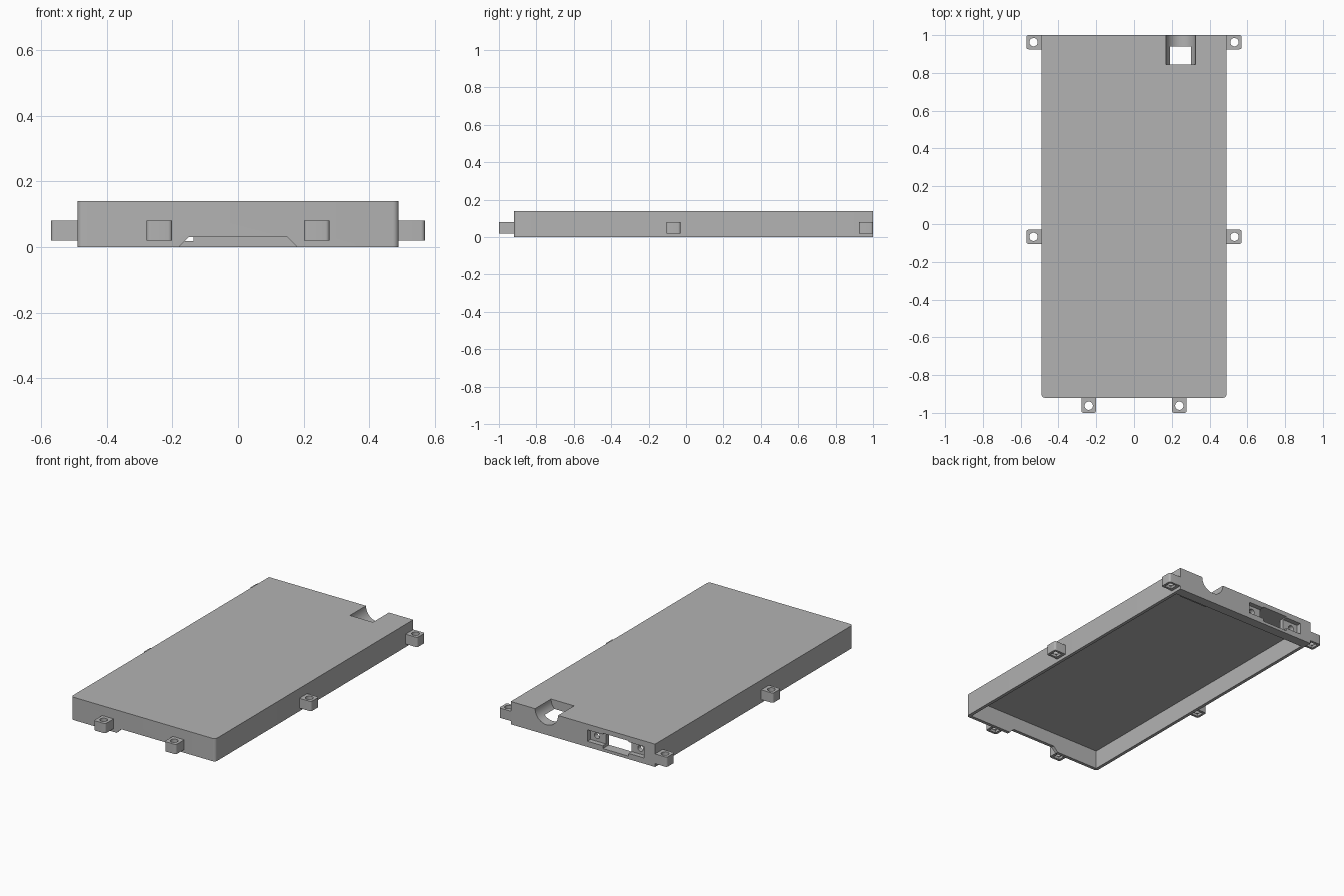
import bpy, bmesh, math
from mathutils import Vector

old = bpy.data.objects.get("Cube")
if old:
    bpy.data.objects.remove(old, do_unlink=True)

grey = bpy.data.materials.new("plain_grey")
grey.use_nodes = True
COLOUR = (0.45, 0.45, 0.45, 1)
grey.diffuse_color = COLOUR
grey.node_tree.nodes["Principled BSDF"].inputs["Base Color"].default_value = COLOUR


def prism(name, outline, axis, lo, hi):
    """Extrude a 2D outline along an axis: 'z' takes (x, y), 'y' takes (x, z)."""
    place = (lambda a, b: (a, b, lo)) if axis == "z" else (lambda a, b: (a, lo, b))
    step = Vector((0, 0, hi - lo)) if axis == "z" else Vector((0, hi - lo, 0))
    bm = bmesh.new()
    face = bm.faces.new([bm.verts.new(place(a, b)) for a, b in outline])
    top = bmesh.ops.extrude_face_region(bm, geom=[face])["geom"]
    bmesh.ops.translate(bm, vec=step, verts=[v for v in top if isinstance(v, bmesh.types.BMVert)])
    bmesh.ops.recalc_face_normals(bm, faces=bm.faces)
    mesh = bpy.data.meshes.new(name)
    bm.to_mesh(mesh)
    bm.free()
    mesh.materials.append(grey)
    obj = bpy.data.objects.new(name, mesh)
    bpy.context.collection.objects.link(obj)
    return obj


def rect(a0, a1, b0, b1):
    return [(a0, b0), (a1, b0), (a1, b1), (a0, b1)]


def circle(a, b, r, n=32):
    return [(a + r * math.cos(math.tau * i / n), b + r * math.sin(math.tau * i / n)) for i in range(n)]


def round_front(a0, a1, b0, b1, r, n=6):
    """Rectangle whose two corners at b0 are rounded."""
    pts = [(a1, b1), (a0, b1)]
    for cx, start in ((a0 + r, math.pi), (a1 - r, 1.5 * math.pi)):
        for i in range(n + 1):
            t = start + i * math.pi / 2 / n
            pts.append((cx + r * math.cos(t), b0 + r + r * math.sin(t)))
    return pts


def combine(target, tool, operation="DIFFERENCE"):
    mod = target.modifiers.new(operation.lower(), "BOOLEAN")
    mod.operation, mod.solver, mod.object = operation, "EXACT", tool
    bpy.context.view_layer.objects.active = target
    bpy.ops.object.modifier_apply(modifier=mod.name)
    bpy.data.objects.remove(tool, do_unlink=True)


def smooth(obj):
    bpy.ops.object.select_all(action="DESELECT")
    obj.select_set(True)
    bpy.context.view_layer.objects.active = obj
    bpy.ops.object.shade_smooth_by_angle(angle=math.radians(30))


# Hollow tray, open underneath
shell = prism("tray_shell", round_front(-0.49, 0.49, -0.92, 1, 0.018), "z", 0, 0.14)
combine(shell, prism("cavity", rect(-0.47, 0.47, -0.9, 0.94), "z", -0.1, 0.115))

# Thickened pad and half-round cable channel at the back
combine(shell, prism("channel_pad", rect(0.15, 0.345, 0.82, 0.96), "z", 0.085, 0.13), "UNION")
combine(shell, prism("cable_channel", circle(0.247, 0.14, 0.078, 48), "y", 0.845, 1.1))

# Connector opening: flange recess, taller middle, through slot and screw holes
combine(shell, prism("flange_recess", rect(-0.415, -0.03, 0.035, 0.105), "y", 0.97, 1.1))
combine(shell, prism("socket_slot", rect(-0.31, -0.135, 0.018, 0.112), "y", 0.9, 1.1))
for x in (-0.075, -0.37):
    combine(shell, prism("screw_hole", circle(x, 0.07, 0.018), "y", 0.9, 1.1))

# Chamfered notch under the front wall
notch = [(-0.21, -0.03), (0.21, -0.03), (0.15, 0.03), (-0.15, 0.03)]
combine(shell, prism("front_notch", notch, "y", -1.1, -0.88))
smooth(shell)


# Mounting tabs with a bolt hole and a square nut seat underneath
def tab(name, location, turn, width):
    half = width / 2
    obj = prism(name, round_front(-half, half, -0.08, 0.005, 0.012), "z", 0.02, 0.08)
    combine(obj, prism("bolt_hole", circle(0, -0.042, 0.022), "z", 0, 0.1))
    combine(obj, prism("nut_seat", rect(-0.023, 0.023, -0.065, -0.019), "z", 0, 0.035))
    obj.location = (*location, 0)
    obj.rotation_euler.z = turn
    smooth(obj)


for side, label in ((1, "left"), (-1, "right")):
    tab(f"front_tab_{label}", (side * 0.24, -0.92), 0, 0.078)
    for y, spot in ((0.9625, "back"), (-0.0675, "middle")):
        tab(f"{spot}_tab_{label}", (side * 0.49, y), side * math.pi / 2, 0.075)
